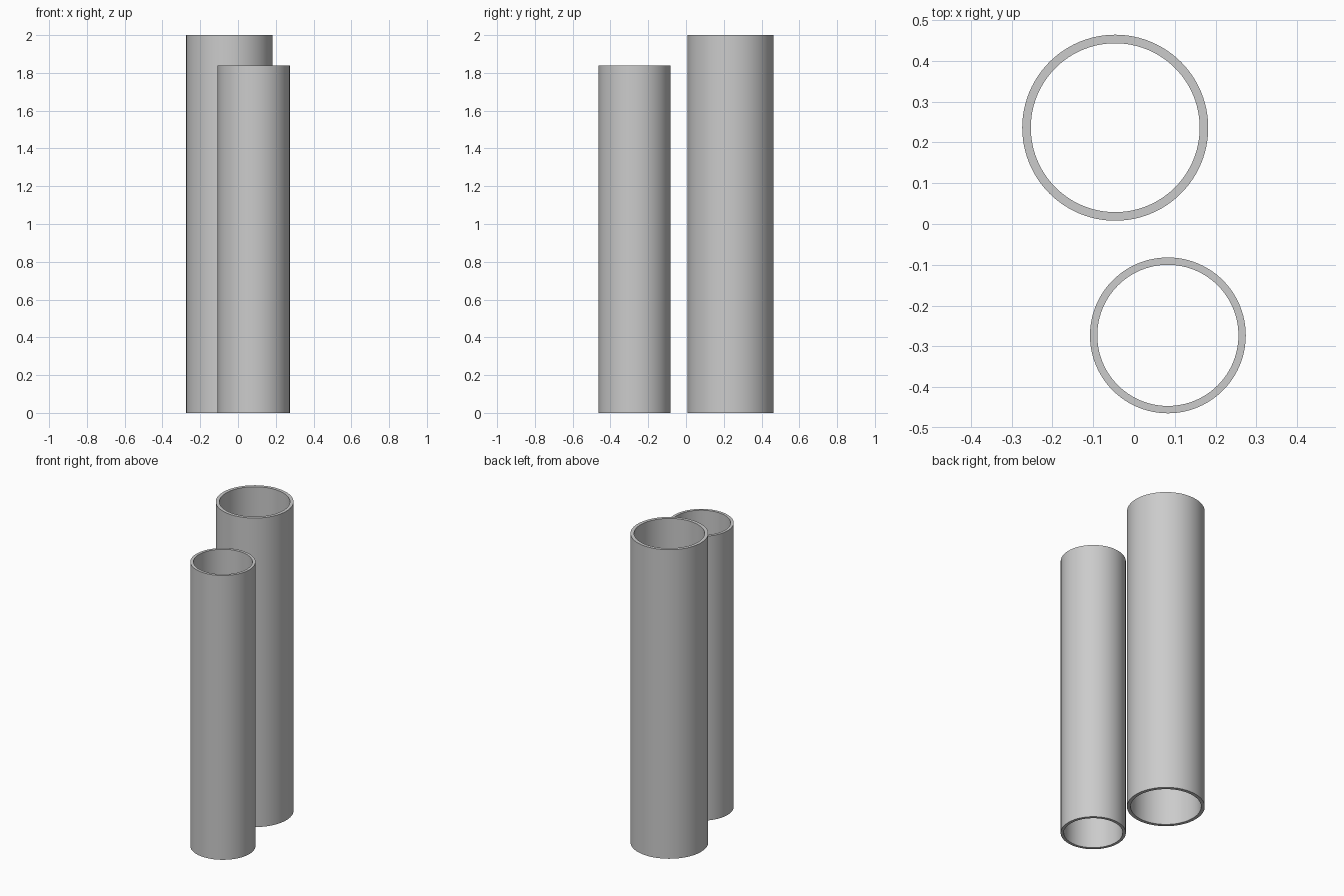
import bpy
import bmesh
from math import cos, sin, tau

cube = bpy.data.objects.get("Cube")
if cube:
    bpy.data.objects.remove(cube, do_unlink=True)

SIDES = 96

# Plain grey finish
grey = bpy.data.materials.new("light_grey")
grey.use_nodes = True
colour = (0.6, 0.6, 0.6, 1)
grey.diffuse_color = colour
grey.node_tree.nodes["Principled BSDF"].inputs["Base Color"].default_value = colour


def tube(name, x, y, outer, inner, height):
    """Open-ended tube: a closed rectangular section swept around its axis."""
    section = [(outer, 0), (outer, height), (inner, height), (inner, 0)]
    bm = bmesh.new()
    rings = [[bm.verts.new((r * cos(tau * i / SIDES), r * sin(tau * i / SIDES), z))
              for r, z in section] for i in range(SIDES)]
    for i in range(SIDES):
        a, b = rings[i], rings[(i + 1) % SIDES]
        for j in range(4):
            k = (j + 1) % 4
            bm.faces.new((a[j], b[j], b[k], a[k]))
    bmesh.ops.recalc_face_normals(bm, faces=bm.faces)
    mesh = bpy.data.meshes.new(name)
    bm.to_mesh(mesh)
    bm.free()
    mesh.materials.append(grey)
    obj = bpy.data.objects.new(name, mesh)
    obj.location = (x, y, 0)
    bpy.context.collection.objects.link(obj)
    bpy.ops.object.select_all(action="DESELECT")
    obj.select_set(True)
    bpy.context.view_layer.objects.active = obj
    bpy.ops.object.shade_smooth_by_angle()


# Tall wide tube behind, shorter narrow tube in front
tube("large_tube", -0.046, 0.236, 0.228, 0.207, 2.0)
tube("small_tube", 0.083, -0.273, 0.191, 0.173, 1.84)
